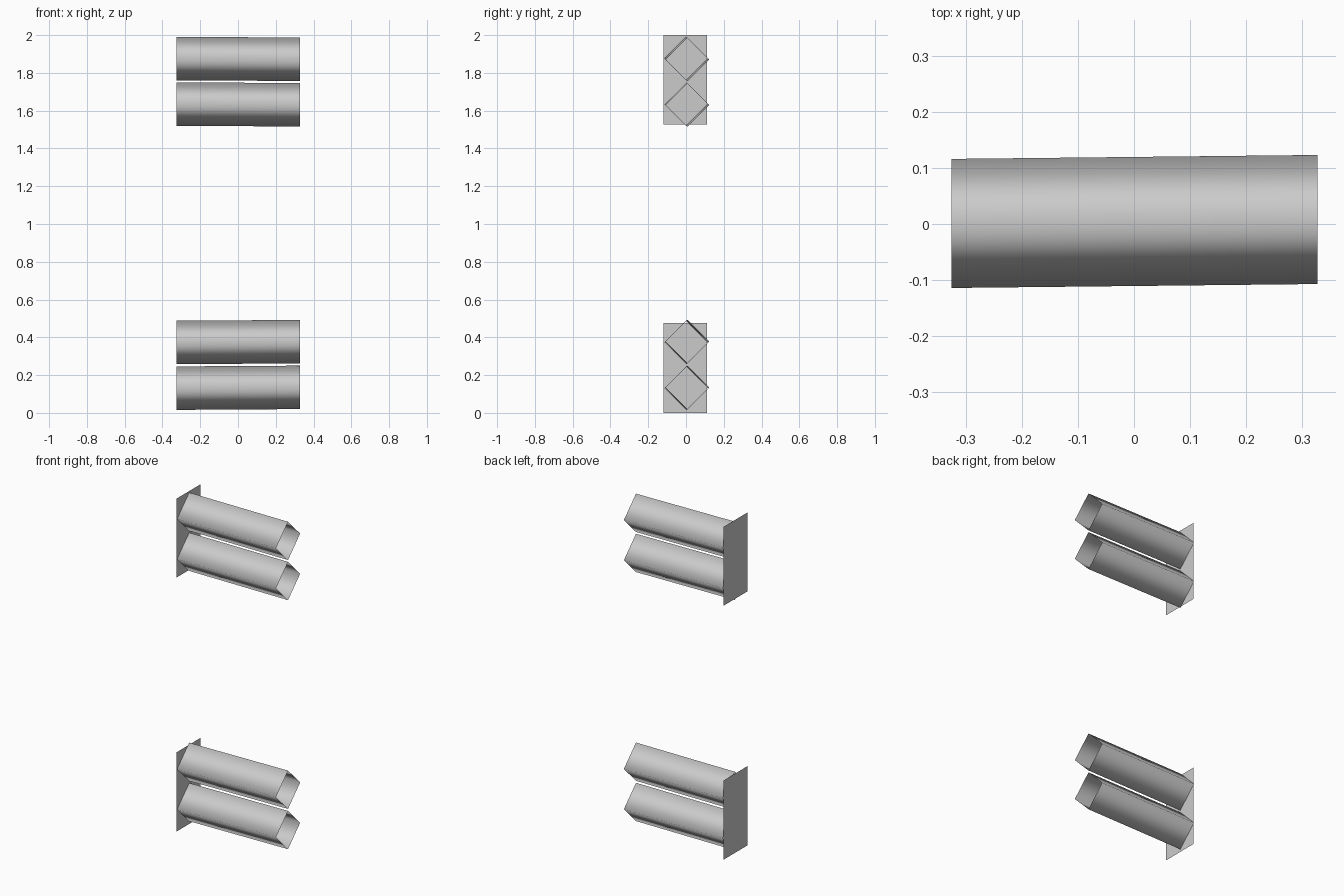
import bpy

if "Cube" in bpy.data.objects:
    bpy.data.objects.remove(bpy.data.objects["Cube"])

X0, X1 = -0.325, 0.327   # back and open ends of the tubes
R = 0.115                # half diagonal of the square section


def make_mesh(name, verts, faces, smooth=False):
    mesh = bpy.data.meshes.new(name)
    mesh.from_pydata(verts, [], faces)
    for p in mesh.polygons:
        p.use_smooth = smooth
    obj = bpy.data.objects.new(name, mesh)
    bpy.context.collection.objects.link(obj)
    return obj


# Open square tube standing on its corner, slightly tilted along its length
def tube(name, z, tilt):
    section = [(R, 0), (0, R), (-R, 0), (0, -R)]
    verts = [(x, y + dy, z + h + dz)
             for x, dy, dz in ((X0, 0.001, -tilt / 2), (X1, 0.008, tilt / 2))
             for y, h in section]
    faces = [(i, (i + 1) % 4, 4 + (i + 1) % 4, 4 + i) for i in range(4)]
    # outward-facing winding
    faces = [f[::-1] for f in faces]
    return make_mesh(name, verts, faces, smooth=True)


# Thin mounting plate behind each pair of tubes
def plate(name, z0, z1):
    a, b = -0.12, 0.11
    return make_mesh(name, [(X0, a, z0), (X0, b, z0), (X0, b, z1), (X0, a, z1)],
                     [(0, 3, 2, 1)])


for label, base, top, centres, tilt in (
        ("lower", 0.0, 0.476, (0.133, 0.375), 0.004),
        ("upper", 1.526, 2.0, (1.633, 1.874), -0.004)):
    plate(label + "_back_plate", base, top)
    for i, z in enumerate(centres):
        tube(f"{label}_tube_{i + 1}", z, tilt)
